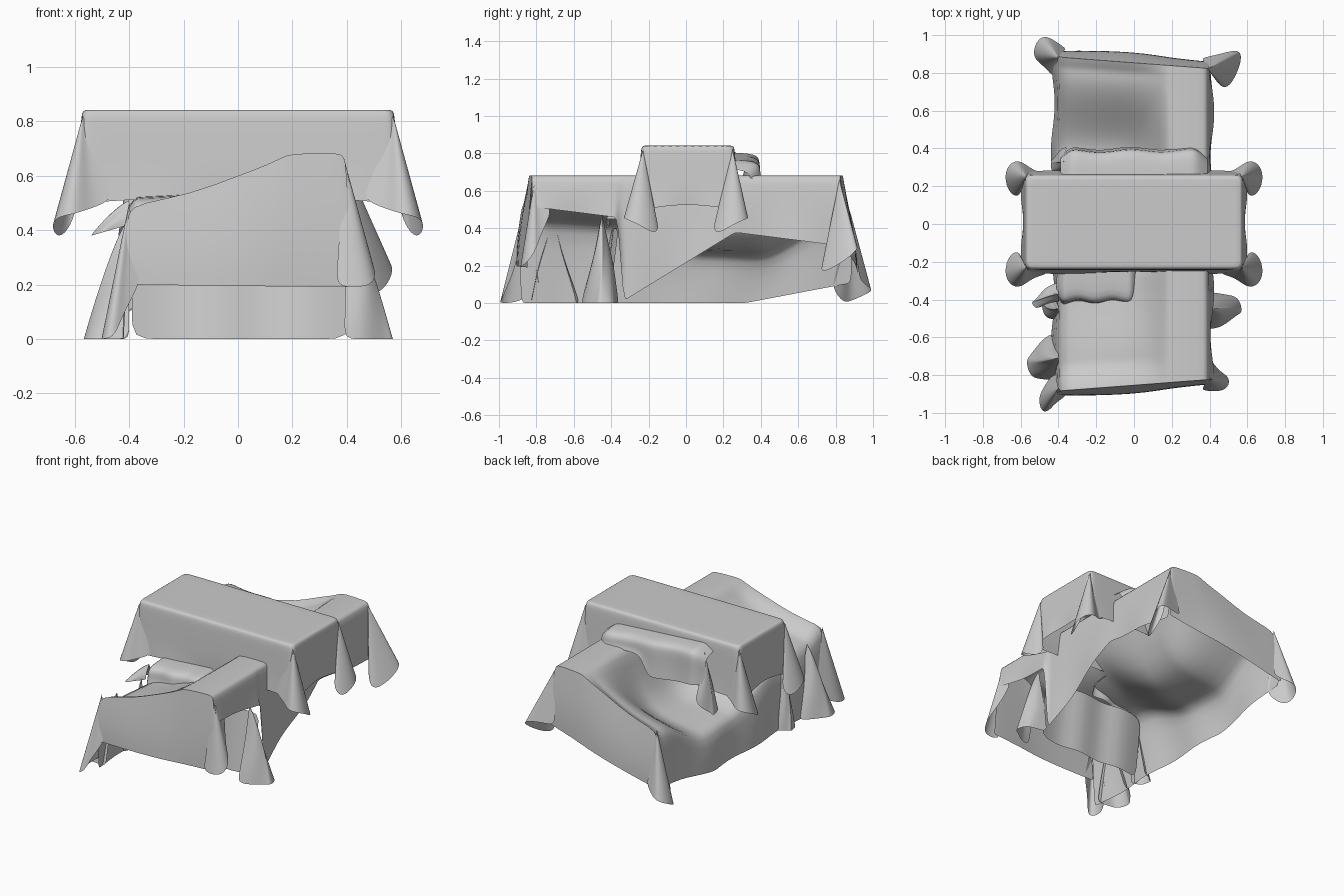
import bpy, math
from mathutils import Vector

if "Cube" in bpy.data.objects:
    bpy.data.objects.remove(bpy.data.objects["Cube"])

cloth = bpy.data.materials.new("grey cloth")
cloth.use_nodes = True
grey = (0.6, 0.6, 0.6, 1)
cloth.diffuse_color = grey
cloth.node_tree.nodes["Principled BSDF"].inputs["Base Color"].default_value = grey


def loft(name, rows, closed=False, cap=False, soften=1):
    """Join equal rows of points into one smooth cloth surface."""
    n = len(rows[0])
    verts = [p for row in rows for p in row]
    faces = []
    for r in range(len(rows) - 1):
        for i in range(n if closed else n - 1):
            j = (i + 1) % n
            faces.append((r * n + i, r * n + j, r * n + n + j, r * n + n + i))
    if cap:
        faces.append(tuple(reversed(range(n))))
    mesh = bpy.data.meshes.new(name)
    mesh.from_pydata(verts, [], faces)
    mesh.materials.append(cloth)
    obj = bpy.data.objects.new(name, mesh)
    bpy.context.collection.objects.link(obj)
    mesh.shade_smooth()
    sub = obj.modifiers.new("soften", 'SUBSURF')
    sub.levels = sub.render_levels = soften


def lerp(a, b, t):
    return a + (b - a) * t


def ramp(v, knots):
    """Ease between (position, value) knots."""
    if v <= knots[0][0]:
        return knots[0][1]
    for (a, p), (b, q) in zip(knots, knots[1:]):
        if v <= b:
            t = (v - a) / (b - a)
            return lerp(p, q, t * t * (3 - 2 * t))
    return knots[-1][1]


def fold(name, apex, angle, length, width, low, rise, curl=0.0):
    """Loose fold hanging from an apex, opening into a curled loop."""
    apex = Vector(apex)
    d = math.radians(angle)
    rows = []
    for k in range(9):
        s = k / 8
        row = []
        for i in range(21):
            t = i / 20
            reach = math.sin(math.pi * t) ** 0.6
            a = d + curl * reach * s
            out = length * reach * s ** 0.8
            side = width * (t - 0.5) * s
            bottom = low + rise * (1 - reach)
            wave = 0.01 * math.sin(12 * t + 5 * s) * s
            row.append((apex.x + out * math.cos(a) - (side + wave) * math.sin(d),
                        apex.y + out * math.sin(a) + (side + wave) * math.cos(d),
                        max(0, lerp(apex.z, bottom, s))))
        rows.append(row)
    loft(name, rows)


def corner_drape(name, apex, hem):
    """Cloth corner fanning from an apex down to a curling hem path."""
    top = Vector(apex)
    loft(name, [[top.lerp(Vector(p), k / 6) for p in hem] for k in range(7)], soften=2)


# Lower cover: high back, sagging seat, sloping ends
def profile(y):
    mid = ramp(y, [(-0.84, 0.6), (-0.7, 0.55), (-0.3, 0.5), (0.15, 0.3),
                   (0.35, 0.31), (0.78, 0.56), (0.84, 0.6)])
    seat = ramp(y, [(-0.84, 0.5), (-0.7, 0.44), (-0.35, 0.42), (0.1, 0.27),
                    (0.35, 0.26), (0.78, 0.45), (0.84, 0.48)])
    hem = 0.51 - 0.124 * (y + 0.8)
    if y > -0.36:
        hem = min(hem, 0.6 * (y + 0.36))
    foot = max(0, 0.2 * (y - 0.3))
    wave = 0.01 * math.sin(13 * y)
    upper = lerp(0.68, mid, 0.5)
    points = [(0.415 + wave, hem), (0.405, lerp(hem, 0.66, 0.5)),
              (0.395, 0.65), (0.385, 0.68), (0.35, 0.682), (0.2, 0.682),
              (0.165, 0.67), (0.11, upper), (0.0, mid),
              (-0.18, lerp(mid, seat, 0.7)), (-0.36, seat),
              (-0.4, seat - 0.03), (-0.42 + wave, lerp(foot, seat, 0.4)),
              (-0.43 + wave, foot)]
    # the ends splay outward towards the low side
    return [(x, y * (0.98 + 0.09 * (0.4 - x)), z) for x, z in points]


rows = 68
loft("seat_cover", [profile(lerp(-0.84, 0.84, i / rows)) for i in range(rows + 1)])


# End panels hanging from the sloping ends
def end_panel(name, side, hem_left, hem_right, flare):
    top = profile(0.84 * side)[2:12]
    panel = []
    for k in range(9):
        s = k / 8
        row = []
        for x, y, z in top:
            hem = lerp(hem_right, hem_left, (x + 0.4) / 0.8)
            out = flare * math.sin(s * math.pi / 2) + 0.012 * math.sin(8 * x + 2) * s
            row.append((x * (1 + 0.08 * s), y + out * side, lerp(z, hem, s)))
        panel.append(row)
    loft(name, panel)


end_panel("front_panel", -1, 0.19, 0.2, 0.035)
end_panel("back_panel", 1, 0.3, 0.1, 0.045)

# Inner curtain under the front end
loft("inner_curtain", [[(x / 10 + 0.01, -0.38 + 0.02 * math.sin(x * 2) - 0.05 * (1 - z / 4),
                         z / 10) for x in range(-4, 5)] for z in range(5)])

# Corners of the lower cover
corner_drape("back_left_corner", (0.39, 0.82, 0.66), [
    (0.36, 0.88, 0.3), (0.46, 0.9, 0.31), (0.56, 0.93, 0.3), (0.575, 0.87, 0.24),
    (0.52, 0.74, 0.16), (0.47, 0.71, 0.18), (0.42, 0.78, 0.32)])
corner_drape("back_right_corner", (-0.4, 0.88, 0.48), [
    (-0.36, 0.93, 0.12), (-0.42, 0.97, 0.09), (-0.47, 1.0, 0.07), (-0.52, 0.97, 0.05),
    (-0.54, 0.88, 0.01), (-0.48, 0.84, 0.0), (-0.43, 0.78, 0.08)])
corner_drape("front_right_corner", (-0.4, -0.87, 0.5), [
    (-0.36, -0.91, 0.2), (-0.42, -0.95, 0.1), (-0.45, -0.99, 0.01), (-0.49, -1.0, 0.0),
    (-0.51, -0.92, 0.0), (-0.47, -0.85, 0.03), (-0.42, -0.78, 0.08)])
corner_drape("front_left_corner", (0.39, -0.81, 0.66), [
    (0.36, -0.88, 0.19), (0.44, -0.89, 0.19), (0.5, -0.87, 0.2), (0.51, -0.81, 0.26),
    (0.45, -0.78, 0.36), (0.41, -0.72, 0.48)])

# Bunched cloth along the sides of the lower cover
fold("side_left_fold", (0.4, -0.45, 0.48), 355, 0.17, 0.2, 0.0, 0.0, 0.1)
fold("side_right_fold", (-0.4, -0.71, 0.45), 180, 0.17, 0.26, 0.0, 0.0, 0.2)
fold("middle_right_fold", (-0.4, -0.45, 0.45), 180, 0.09, 0.14, 0.0, 0.0, -0.2)


# Upper cover: long rounded box with a flared skirt
def ring(grow, z, hem=0.0):
    hx, hy, r = 0.575 + grow, 0.25 + grow, 0.03
    pts = []
    corners = [(1, -1), (1, 1), (-1, 1), (-1, -1)]
    for c, (sx, sy) in enumerate(corners):
        cx, cy = sx * (hx - r), sy * (hy - r)
        for k in range(5):
            a = math.radians(90 * (c - 1) + 22.5 * k)
            pts.append((cx + r * math.cos(a), cy + r * math.sin(a), z))
        nx, ny = corners[(c + 1) % 4]
        ex, ey = nx * (hx - r), ny * (hy - r)
        a = math.radians(90 * c)
        for k in range(1, 10):
            t = k / 10
            bow = hem * math.sin(math.pi * t * 3) * 0.3
            pts.append((lerp(cx, ex, t) + (r + bow) * math.cos(a),
                        lerp(cy, ey, t) + (r + bow) * math.sin(a),
                        z + hem * math.sin(math.pi * t)))
    return [(x, y + 0.01, z) for x, y, z in pts]


loft("table_cover", [ring(-0.03, 0.842), ring(-0.012, 0.842), ring(-0.002, 0.832),
                     ring(0.002, 0.8), ring(0.008, 0.7), ring(0.014, 0.6),
                     ring(0.018, 0.5, 0.025)], closed=True, cap=True)

# Corners of the upper cover curl round onto its short ends
table_hem = [(0.46, 0.265, 0.51), (0.54, 0.285, 0.48), (0.6, 0.34, 0.46), (0.66, 0.325, 0.45),
             (0.69, 0.25, 0.42), (0.66, 0.16, 0.36), (0.61, 0.14, 0.42), (0.59, 0.19, 0.5)]
for sx, side in ((1, "left"), (-1, "right")):
    for sy, end in ((1, "back"), (-1, "front")):
        corner_drape("table_corner_" + end + "_" + side, (sx * 0.57, 0.01 + sy * 0.24, 0.82),
                     [(sx * x, sy * y, z) for x, y, z in table_hem])


# Ledges where the cover rests on something beside the box
def ledge(name, x0, x1, side, top, hem_knots, depth):
    rows = []
    for i in range(25):
        t = i / 24
        x = lerp(x0, x1, t)
        end = max(0, abs(t - 0.5) * 2 - 0.85) * 0.3
        z = lerp(*top, t) - end
        hem = ramp(t, hem_knots)
        y = depth - end + 0.008 * math.sin(15 * t)
        rows.append([(x, side * 0.25, z + 0.01), (x, side * (y - 0.05), z + 0.005),
                     (x, side * (y - 0.01), z - 0.01), (x, side * y, z - 0.04),
                     (x, side * y, lerp(z - 0.05, hem, 0.5)), (x, side * (y + 0.01), hem)])
    loft(name, rows)


ledge("back_ledge", 0.39, -0.39, 1, (0.75, 0.8), [(0.4, 0.67), (0.52, 0.55), (1, 0.58)], 0.39)
ledge("front_ledge", 0.02, -0.41, -1, (0.53, 0.51), [(0, 0.45), (1, 0.4)], 0.41)
fold("back_ledge_fold", (-0.37, 0.33, 0.78), 170, 0.07, 0.14, 0.38, 0.1, 0.3)
fold("front_ledge_fold", (-0.4, -0.37, 0.51), 185, 0.15, 0.1, 0.38, 0.04, 0.3)
